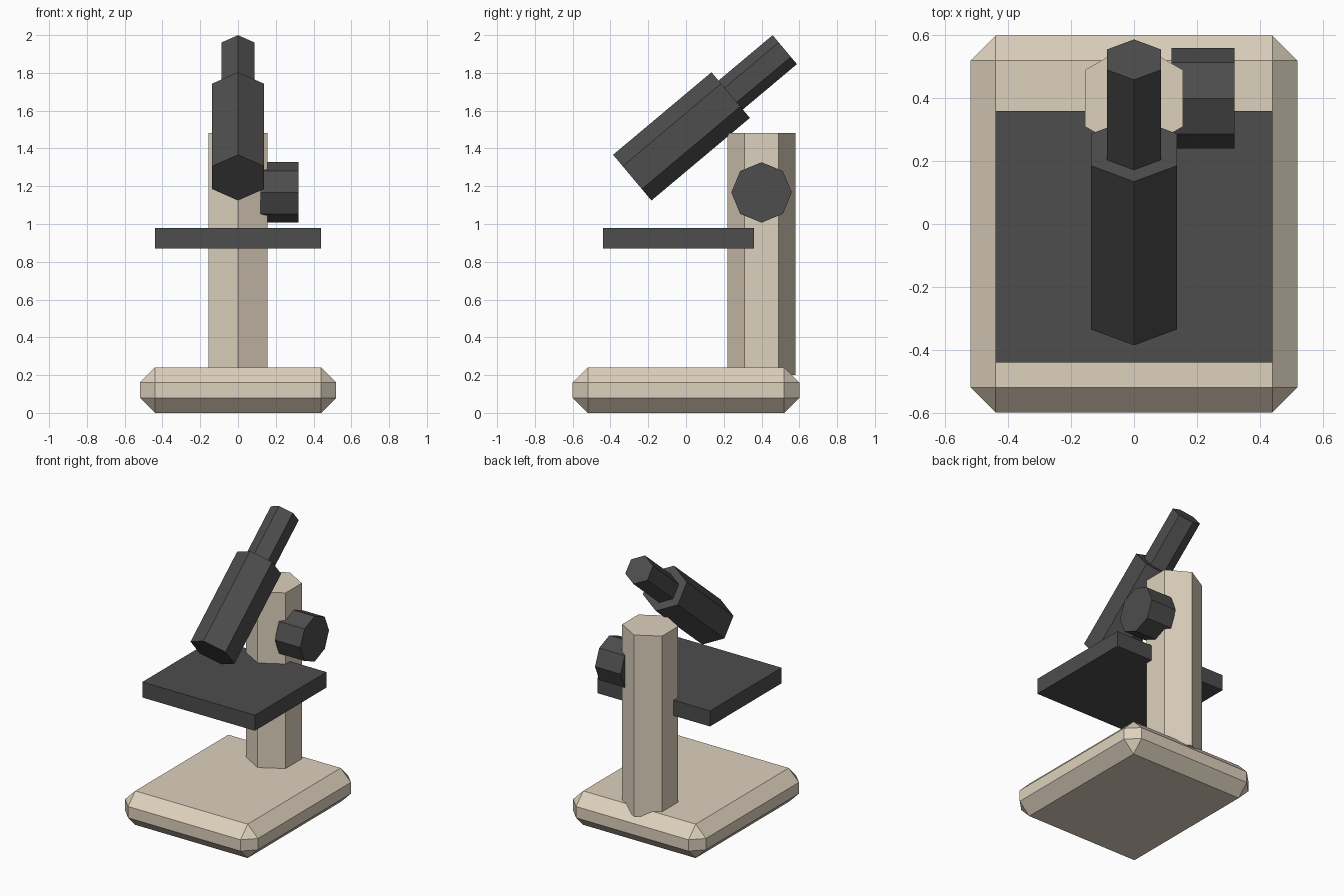
import bpy, math
from mathutils import Vector

if "Cube" in bpy.data.objects:
    bpy.data.objects.remove(bpy.data.objects["Cube"])


def material(name, rgb):
    m = bpy.data.materials.new(name)
    m.diffuse_color = (*rgb, 1)
    m.use_nodes = True
    m.node_tree.nodes["Principled BSDF"].inputs["Base Color"].default_value = m.diffuse_color
    return m


BEIGE = material("warm beige", (0.73, 0.64, 0.51))
DARK = material("dark grey", (0.074, 0.074, 0.074))


def box(name, lo, hi, mat):
    lo, hi = Vector(lo), Vector(hi)
    bpy.ops.mesh.primitive_cube_add(size=1, location=(lo + hi) / 2)
    ob = bpy.context.object
    ob.name = name
    ob.scale = hi - lo
    bpy.ops.object.transform_apply(location=False, rotation=False, scale=True)
    ob.data.materials.append(mat)
    return ob


def prism(name, sides, radius, start, end, mat, rotation=(0, 0, 0)):
    start, end = Vector(start), Vector(end)
    bpy.ops.mesh.primitive_cylinder_add(
        vertices=sides, radius=radius, depth=(end - start).length,
        location=(start + end) / 2, rotation=rotation)
    ob = bpy.context.object
    ob.name = name
    ob.data.materials.append(mat)
    return ob


# Chamfered base
base = box("base", (-0.52, -0.6, 0), (0.52, 0.6, 0.24), BEIGE)
bevel = base.modifiers.new("chamfer", 'BEVEL')
bevel.width = 0.08
bevel.segments = 1

# Upright hexagonal arm and flat stage
prism("arm", 6, 0.18, (0, 0.4, 0.2), (0, 0.4, 1.483), BEIGE)
box("stage", (-0.44, -0.44, 0.87), (0.44, 0.36, 0.98), DARK)

# Focus knob on the right side
prism("focus_knob", 8, 0.16, (0.12, 0.4, 1.167), (0.32, 0.4, 1.167), DARK,
      (0, math.pi / 2, 0))

# Tilted body tube and eyepiece share one axis
tilt = math.radians(50)
axis = Vector((0, math.sin(tilt), math.cos(tilt)))
centre = Vector((0, -0.024, 1.464))
prism("body_tube", 6, 0.158, centre - axis * 0.34, centre + axis * 0.34, DARK,
      (-tilt, 0, 0))
prism("eyepiece", 6, 0.1, centre + axis * 0.28, centre + axis * 0.714, DARK,
      (-tilt, 0, 0))
